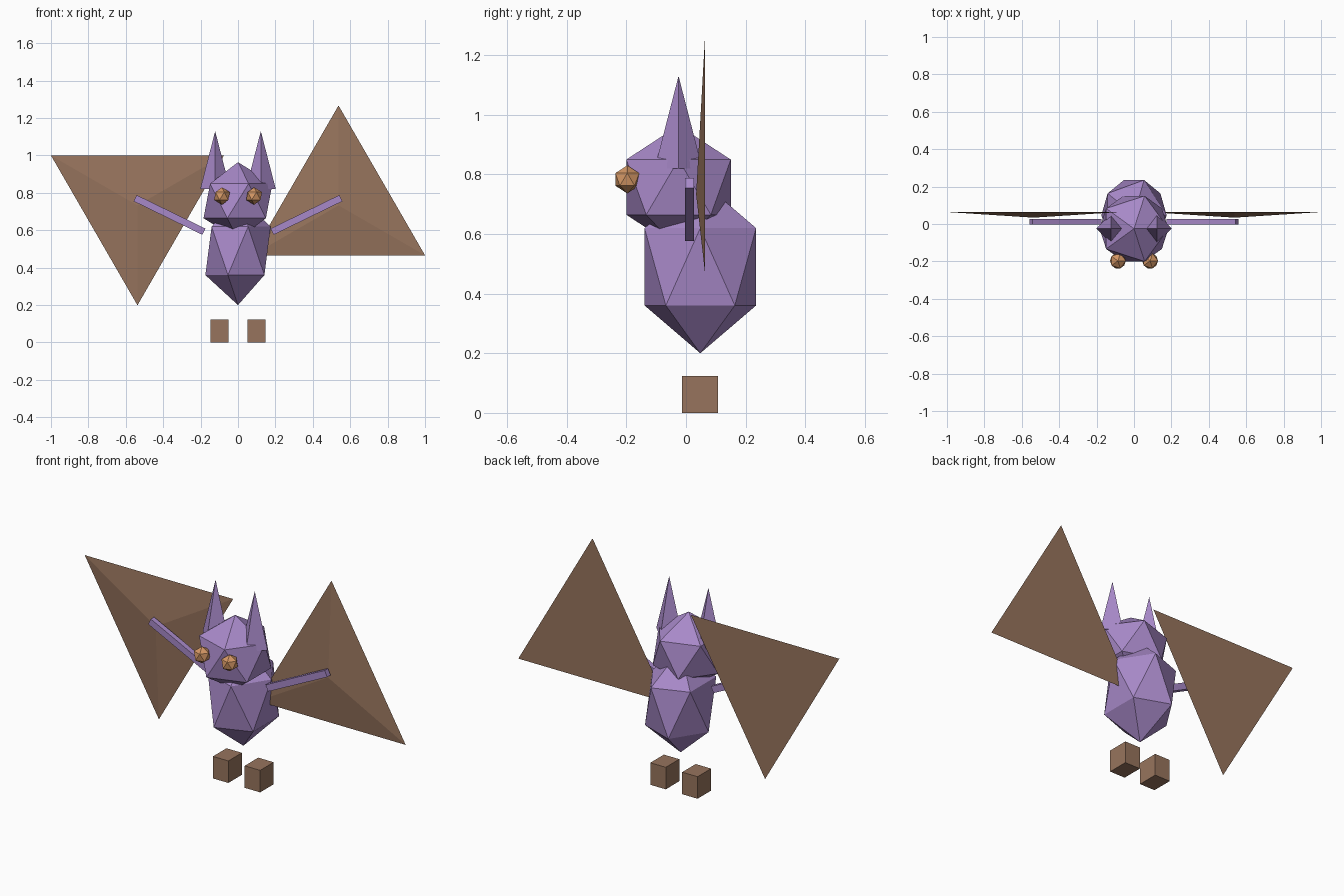
import bpy
import math

cube = bpy.data.objects.get("Cube")
if cube:
    bpy.data.objects.remove(cube, do_unlink=True)


def make_material(name, rgb):
    mat = bpy.data.materials.new(name)
    mat.use_nodes = True
    mat.diffuse_color = (*rgb, 1)
    mat.node_tree.nodes["Principled BSDF"].inputs["Base Color"].default_value = (*rgb, 1)
    return mat


purple = make_material("purple", (0.39, 0.25, 0.58))
brown = make_material("brown", (0.31, 0.175, 0.11))
orange = make_material("orange", (0.66, 0.31, 0.13))


def finish(name, mat, scale=(1, 1, 1)):
    obj = bpy.context.object
    obj.name = obj.data.name = name
    obj.scale = scale
    obj.data.materials.append(mat)
    return obj


def ball(name, mat, loc, radii):
    bpy.ops.mesh.primitive_ico_sphere_add(subdivisions=1, radius=1, location=loc)
    return finish(name, mat, radii)


def box(name, mat, loc, size, tilt=0):
    bpy.ops.mesh.primitive_cube_add(size=1, location=loc, rotation=(0, tilt, 0))
    return finish(name, mat, size)


def cone(name, mat, sides, radius, depth, loc, rot=(0, 0, 0)):
    bpy.ops.mesh.primitive_cone_add(vertices=sides, radius1=radius, radius2=0,
                                    depth=depth, location=loc, rotation=rot)
    return finish(name, mat)


# Faceted torso and head
ball("body", purple, (0, 0.048, 0.49), (0.195, 0.22, 0.29))
ball("head", purple, (0, -0.025, 0.757), (0.206, 0.206, 0.207))

# Paired parts
for side, s in (("left", 1), ("right", -1)):
    ball(side + "_eye", orange, (s * 0.086, -0.197, 0.783), (0.047, 0.047, 0.047))
    cone(side + "_ear", purple, 4, 0.08, 0.31, (s * 0.122, -0.025, 0.975))
    box(side + "_arm", purple, (s * 0.366, 0.012, 0.682), (0.409, 0.03, 0.037),
        -s * math.radians(26))
    box(side + "_foot", brown, (s * 0.099, 0.047, 0.062), (0.096, 0.12, 0.124))

    # Shallow three-sided wing, apex forward; the right one points down
    wing = cone(side + "_wing", brown, 3, 0.534, 0.03, (s * 0.5375, 0.049, 0.733))
    wing.rotation_euler = (math.radians(90), 0 if s > 0 else math.pi, 0)
    # Keep the long point vertical on its own side
    wing.rotation_mode = 'XYZ'
